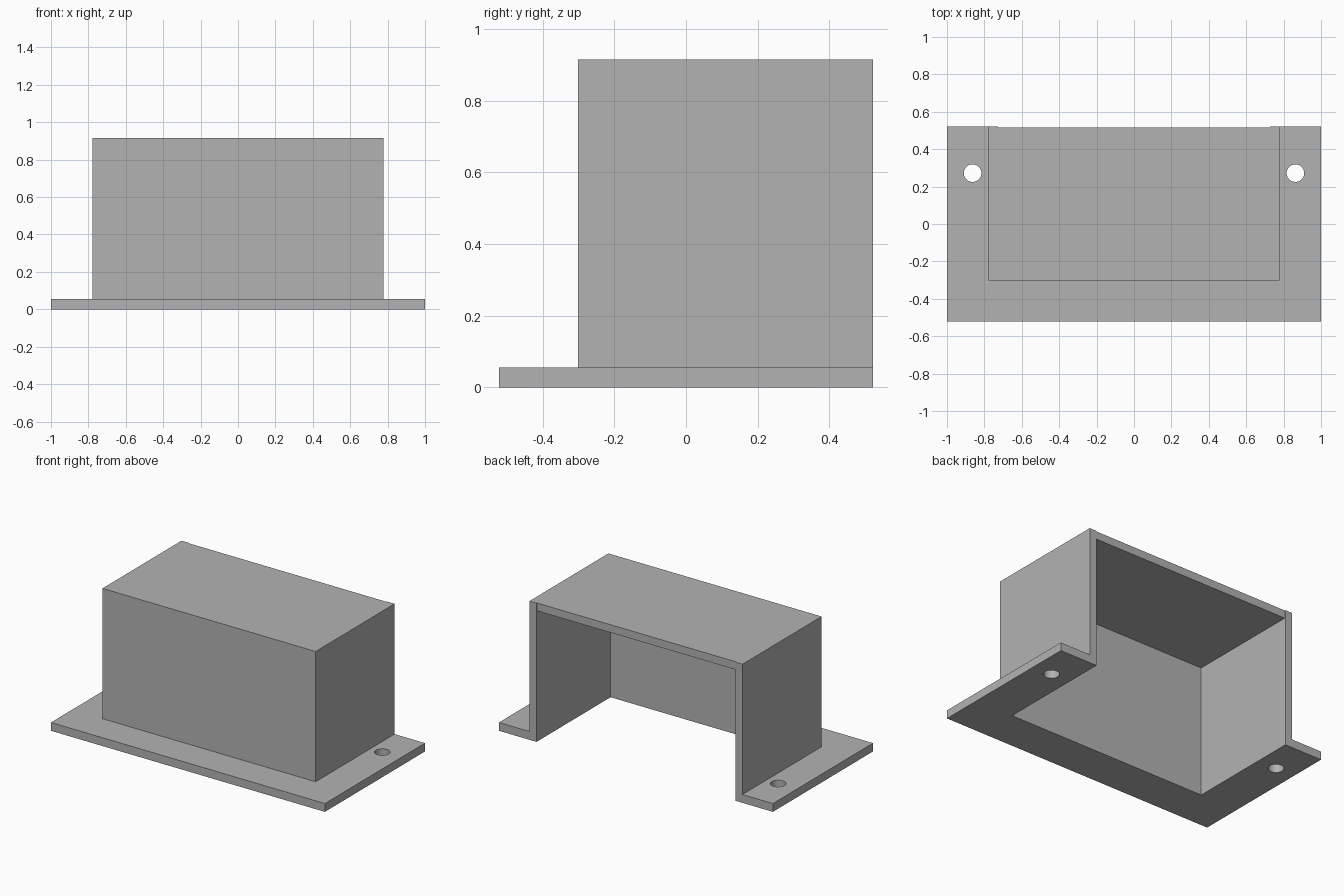
import bpy
import bmesh
from mathutils import Matrix, Vector

default = bpy.data.objects.get("Cube")
if default:
    bpy.data.objects.remove(default, do_unlink=True)

GREY = (0.45, 0.45, 0.45, 1)
mat = bpy.data.materials.new("plain grey")
mat.use_nodes = True
mat.diffuse_color = GREY
mat.node_tree.nodes["Principled BSDF"].inputs["Base Color"].default_value = GREY

# Main dimensions
HALF_W, HALF_D, PLATE = 1.0, 0.522, 0.055
BOX_W, BOX_FRONT, HEIGHT = 0.778, -0.302, 0.915
WALL, RECESS = 0.052, 0.005
HOLE_X, HOLE_Y, HOLE_R = 0.863, 0.272, 0.047


def make_object(name, bm):
    mesh = bpy.data.meshes.new(name)
    bm.to_mesh(mesh)
    bm.free()
    mesh.materials.append(mat)
    obj = bpy.data.objects.new(name, mesh)
    bpy.context.collection.objects.link(obj)
    return obj


def box(name, low, high):
    low, high = Vector(low), Vector(high)
    bm = bmesh.new()
    bmesh.ops.create_cube(bm, size=1, matrix=Matrix.Translation((low + high) / 2)
                          @ Matrix.Diagonal((high - low).to_4d()))
    return make_object(name, bm)


def cylinder(name, x, y, radius):
    bm = bmesh.new()
    bmesh.ops.create_cone(bm, cap_ends=True, segments=48, radius1=radius, radius2=radius,
                          depth=0.3, matrix=Matrix.Translation((x, y, 0)))
    return make_object(name, bm)


# Flanged base plate, joined with the housing block
cover = box("flanged_cover", (-HALF_W, -HALF_D, 0), (HALF_W, HALF_D, PLATE))
steps = [("UNION", box("housing_block", (-BOX_W, BOX_FRONT, 0), (BOX_W, HALF_D, HEIGHT)))]

# Cavity open at the bottom and back, with the roof edge set slightly in
inner = BOX_W - WALL
steps.append(("DIFFERENCE", box("cavity_cutter", (-inner, BOX_FRONT + WALL, -1),
                                (inner, 1, HEIGHT - WALL))))
steps.append(("DIFFERENCE", box("roof_edge_cutter", (-inner, HALF_D - RECESS, HEIGHT - 2 * WALL),
                                (inner, 1, 1.2))))

# Screw holes through the side flanges
for side in (-1, 1):
    steps.append(("DIFFERENCE", cylinder("hole_cutter", side * HOLE_X, HOLE_Y, HOLE_R)))

for operation, tool in steps:
    mod = cover.modifiers.new(tool.name, "BOOLEAN")
    mod.operation = operation
    mod.solver = "EXACT"
    mod.object = tool
    tool.hide_render = True

# Bake the booleans and remove the helpers
bpy.context.view_layer.update()
baked = bpy.data.meshes.new_from_object(
    cover.evaluated_get(bpy.context.evaluated_depsgraph_get()))
cover.modifiers.clear()
cover.data = baked
for _, tool in steps:
    bpy.data.objects.remove(tool, do_unlink=True)
baked.materials.clear()
baked.materials.append(mat)

# Smooth hole walls, sharp edges elsewhere
bpy.ops.object.select_all(action="DESELECT")
cover.select_set(True)
bpy.context.view_layer.objects.active = cover
bpy.ops.object.shade_smooth_by_angle()
